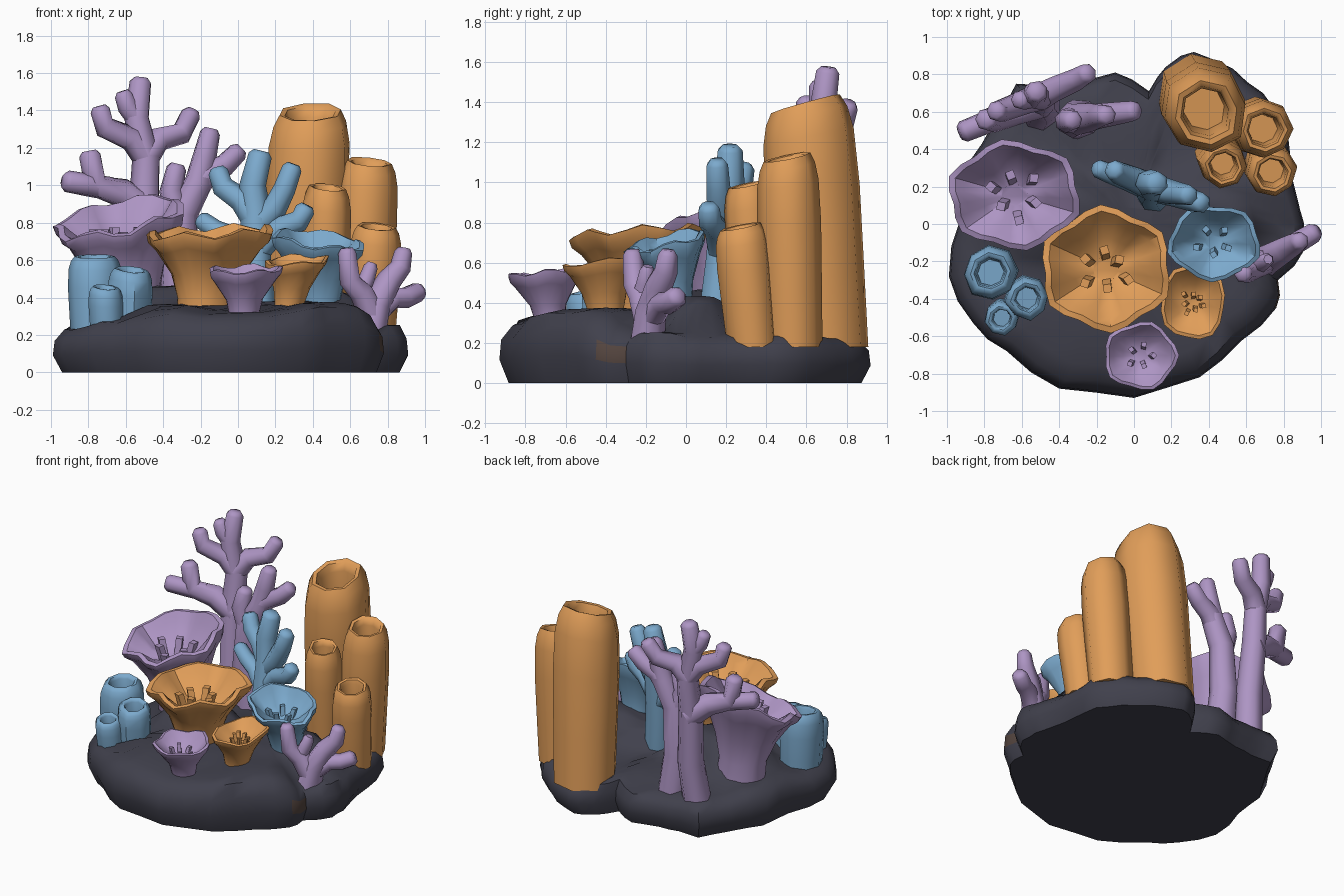
import bpy, bmesh, math, random
from mathutils import Vector

random.seed(4)
if "Cube" in bpy.data.objects:
    bpy.data.objects.remove(bpy.data.objects["Cube"])


def material(name, rgb):
    mat = bpy.data.materials.new(name)
    mat.use_nodes = True
    mat.diffuse_color = (*rgb, 1)
    mat.node_tree.nodes["Principled BSDF"].inputs["Base Color"].default_value = (*rgb, 1)
    return mat


ROCK = material("dark rock", (.052, .052, .073))
STAIN = material("brown stain", (.09, .06, .05))
PURPLE = material("lilac coral", (.42, .30, .55))
ORANGE = material("orange coral", (.75, .34, .10))
BLUE = material("blue coral", (.20, .40, .61))


def loft(bm, rings):
    """Skin a stack of equal-sized rings and close both ends."""
    loops = [[bm.verts.new(p) for p in ring] for ring in rings]
    n = len(loops[0])
    for a, b in zip(loops, loops[1:]):
        for i in range(n):
            j = (i + 1) % n
            bm.faces.new((a[i], a[j], b[j], b[i]))
    bm.faces.new(loops[0][::-1])
    bm.faces.new(loops[-1])


def finish(name, bm, mats, angle):
    bmesh.ops.recalc_face_normals(bm, faces=bm.faces)
    mesh = bpy.data.meshes.new(name)
    bm.to_mesh(mesh)
    bm.free()
    for mat in mats:
        mesh.materials.append(mat)
    obj = bpy.data.objects.new(name, mesh)
    bpy.context.collection.objects.link(obj)
    bpy.ops.object.select_all(action='DESELECT')
    obj.select_set(True)
    bpy.context.view_layer.objects.active = obj
    bpy.ops.object.shade_smooth_by_angle(angle=math.radians(angle))


def turn(n, start=0):
    return [start + math.tau * i / n for i in range(n)]


# Rock base: outline seen from above, and boulder tops blended with creases between
OUTLINE = [(.91, 0), (.87, .15), (.84, .32), (.81, .55), (.69, .7), (.53, .83), (.32, .92),
           (.17, .84), (.08, .71), (-.1, .81), (-.3, .76), (-.46, .74), (-.63, .75), (-.75, .54),
           (-.89, .32), (-.92, .05), (-.99, -.28), (-.86, -.53), (-.68, -.68), (-.4, -.88),
           (0, -.93), (.35, -.82), (.58, -.62), (.76, -.45), (.77, -.3), (.91, -.14)]
SPOTS = [(-.8, -.3, .24), (-.4, -.5, .36), (-.05, -.85, .31), (.5, -.45, .37),
         (.78, -.2, .26), (.85, .1, .24), (.7, .5, .25), (.35, .7, .23), (-.2, .7, .23),
         (-.6, .6, .24), (-.36, .08, .46), (.2, 0, .38), (.52, .1, .43), (-.75, .2, .28),
         (.1, -.35, .36), (0, -.6, .33), (-.62, -.55, .28), (.1, .4, .26), (.6, .28, .24),
         (-.3, .4, .27)]


def ground(x, y):
    weights = [1 / ((x - a) ** 2 + (y - b) ** 2 + .006) ** 3 for a, b, _ in SPOTS]
    return sum(w * s[2] for w, s in zip(weights, SPOTS)) / sum(weights)


bm = bmesh.new()
edge = []
for p, q in zip(OUTLINE, OUTLINE[1:] + OUTLINE[:1]):
    edge += [Vector(p), (Vector(p) + Vector(q)) * .5 * random.uniform(.99, 1.025)]
rings = []
for scale, lift in ((.95, 0), (1, .38), (.99, .7), (.94, .95), (.84, 1), (.72, 1),
                    (.6, 1), (.48, 1), (.36, 1), (.24, 1), (.12, 1)):
    ring = []
    for p in edge:
        bump = random.uniform(-.012, .012) if .3 < scale < .95 else 0
        x, y = p.x * scale + bump, p.y * scale - bump
        ring.append((x, y, ground(x, y) * lift + bump * .6))
    rings.append(ring)
loft(bm, rings)
for face in bm.faces:
    if (face.calc_center_median() - Vector((.76, -.38, .17))).length < .05:
        face.material_index = 1
finish("rock_base", bm, [ROCK, STAIN], 50)


# Tube sponges: leaning hollow barrels with a tilted rim
def tube(name, mat, base, top, radius, tilt=(-.1, .2), sides=8):
    bm = bmesh.new()
    base, top = Vector(base), Vector(top)
    profile = ((0, .96), (.3, 1), (.65, 1.04), (.86, 1), (.95, .9), (1, .76),
               (.995, .63), (.95, .56), (.75, .5))
    wobble = [random.uniform(.95, 1.06) for _ in range(sides)]
    start = random.random()
    rings = []
    for t, r in profile:
        c = base.lerp(top, t)
        ring = []
        for a, w in zip(turn(sides, start), wobble):
            x, y = radius * r * w * math.cos(a), radius * r * w * math.sin(a)
            ring.append((c.x + x, c.y + y, c.z + t * t * (tilt[0] * x + tilt[1] * y)))
        rings.append(ring)
    loft(bm, rings)
    finish(name, bm, [mat], 56)


tube("orange_tube_tall", ORANGE, (.34, .685, .18), (.385, .59, 1.39), .225, (.05, .28))
tube("orange_tube_side", ORANGE, (.65, .53, .18), (.7, .5, 1.125), .155)
tube("orange_tube_front", ORANGE, (.45, .38, .18), (.48, .31, .99), .125)
tube("orange_tube_short", ORANGE, (.71, .33, .18), (.74, .27, .78), .13)
tube("blue_tube_tall", BLUE, (-.76, -.26, .15), (-.77, -.26, .62), .142, (0, .1))
tube("blue_tube_middle", BLUE, (-.58, -.38, .17), (-.57, -.4, .55), .115)
tube("blue_tube_short", BLUE, (-.7, -.48, .17), (-.71, -.51, .455), .09)


# Cup corals: wavy funnels with a thick lip and a ring of pegs inside
def cup(name, mat, base, rim, size, tilt, waves=5, pegs=6, stem=.48):
    bm = bmesh.new()
    base, rim = Vector(base), Vector(rim)
    width, length = size
    depth = width * .48
    profile = ((0, stem), (.35, stem * .93), (.6, stem * 1.2), (.84, .84), (.92, .97),
               (1, 1), (1.01, .9))
    start = random.random()
    angles = turn(waves * 4, start)

    def ring(c, r, z, ripple):
        points = []
        for a in angles:
            k = r * (1 + .06 * ripple * math.cos(waves * (a - start)))
            x, y = k * width * math.cos(a), k * length * math.sin(a)
            sag = width * .06 * ripple * math.sin(waves * a + 1)
            points.append((c.x + x, c.y + y, z + sag + ripple * (tilt[0] * x + tilt[1] * y)))
        return points

    rings = []
    for t, r in profile:
        c = base.lerp(rim, t)
        rings.append(ring(c, r, c.z, t * t))
    for drop, r in ((.25, .77), (.75, .5), (1, .2)):
        rings.append(ring(rim, r, rim.z - depth * drop, 1 - drop * .5))
    loft(bm, rings)
    # Pegs
    for i, a in enumerate(turn(pegs, start)):
        outward = Vector((math.cos(a), math.sin(a), 0)) * width
        foot = rim + outward * random.uniform(.16, .32) - Vector((0, 0, depth * 1.05))
        head = foot + outward * .09 + Vector((0, 0, depth * random.uniform(.5, .75)))
        loft(bm, [[p + width * .09 * Vector((math.cos(b), math.sin(b), 0))
                   for b in turn(4, a + i)] for p in (foot, head)])
    finish(name, bm, [mat], 45)


cup("lilac_cup_large", PURPLE, (-.57, .2, .15), (-.64, .155, .83), (.35, .285), (.19, .31),
    6, 6, .52)
cup("orange_cup_large", ORANGE, (-.18, -.22, .2), (-.15, -.24, .75), (.345, .325), (.05, .06), 6)
cup("blue_cup", BLUE, (.44, -.04, .2), (.43, -.1, .71), (.245, .2), (-.12, .22), 5, 5)
cup("orange_cup_small", ORANGE, (.25, -.39, .22), (.315, -.42, .6), (.175, .2), (.05, .12), 4, 7)
cup("lilac_cup_small", PURPLE, (.03, -.66, .15), (.035, -.705, .55), (.195, .18), (.02, .1),
    5, 5, .42)


# Branching corals: tapered limbs lying in one plane that leans a little with height
def branches(name, mat, origin, slope, lean, limbs, sides=7):
    bm = bmesh.new()
    normal = Vector((-slope, 1, -lean)).normalized()
    for thick, thin, path in limbs:
        pts = [Vector((x, origin[1] + slope * (x - origin[0]) + lean * (z - origin[2]), z))
               for x, z in path]
        # Blunt rounded tip
        pts.append(pts[-1] + (pts[-1] - pts[-2]).normalized() * .025)
        last = len(pts) - 1
        rings = []
        for i, p in enumerate(pts):
            tangent = (pts[min(i + 1, last)] - pts[max(i - 1, 0)]).normalized()
            across = normal.cross(tangent)
            r = thick + (thin - thick) * i / (last - 1) if i < last else thin * .65
            rings.append([p + r * (across * math.cos(a) + normal * math.sin(a))
                          for a in turn(sides)])
        loft(bm, rings)
    finish(name, bm, [mat], 60)


branches("lilac_branches_tall", PURPLE, (-.55, .69, 1.5), .42, .09, [
    (.1, .06, [(-.51, .15), (-.48, .5), (-.5, .9), (-.49, 1.15), (-.54, 1.36), (-.52, 1.55)]),
    (.075, .055, [(-.49, 1.15), (-.57, 1.25), (-.71, 1.31), (-.735, 1.4)]),
    (.075, .055, [(-.49, 1.15), (-.42, 1.25), (-.3, 1.28), (-.25, 1.38)]),
    (.06, .05, [(-.54, 1.36), (-.59, 1.42), (-.61, 1.48)]),
    (.09, .06, [(-.49, .86), (-.62, .96), (-.76, 1), (-.79, 1.16)]),
    (.065, .06, [(-.68, .98), (-.8, 1), (-.91, 1.02)])])
branches("lilac_branches_low", PURPLE, (-.3, .56, 1), .15, 0, [
    (.11, .055, [(-.28, .15), (-.32, .5), (-.3, .85), (-.21, 1.02), (-.18, 1.15), (-.15, 1.28)]),
    (.075, .055, [(-.25, .95), (-.17, 1.06), (-.07, 1.11), (0, 1.18)]),
    (.075, .055, [(-.3, .8), (-.36, .97), (-.33, 1.09)])])
branches("blue_branches", BLUE, (.1, .22, 1.1), -.34, .08, [
    (.1, .065, [(.12, .2), (.09, .6), (.1, .85), (.08, 1), (.12, 1.16)]),
    (.075, .055, [(.09, .82), (.02, .92), (-.08, .99), (-.105, 1.07)]),
    (.075, .055, [(.1, .78), (.2, .88), (.25, .98), (.29, 1.09)]),
    (.07, .055, [(.1, .64), (.22, .77), (.33, .81), (.36, .87)]),
    (.065, .05, [(.09, .6), (-.02, .72), (-.12, .76), (-.19, .81)])])
branches("lilac_branches_small", PURPLE, (.75, -.17, .4), .58, 0, [
    (.09, .05, [(.7, .15), (.74, .36), (.81, .49), (.87, .56), (.885, .64)]),
    (.075, .05, [(.73, .28), (.66, .43), (.6, .49), (.585, .64)]),
    (.065, .055, [(.73, .31), (.83, .4), (.9, .4), (.965, .43)]),
    (.05, .04, [(.66, .43), (.69, .5), (.71, .56)])])
